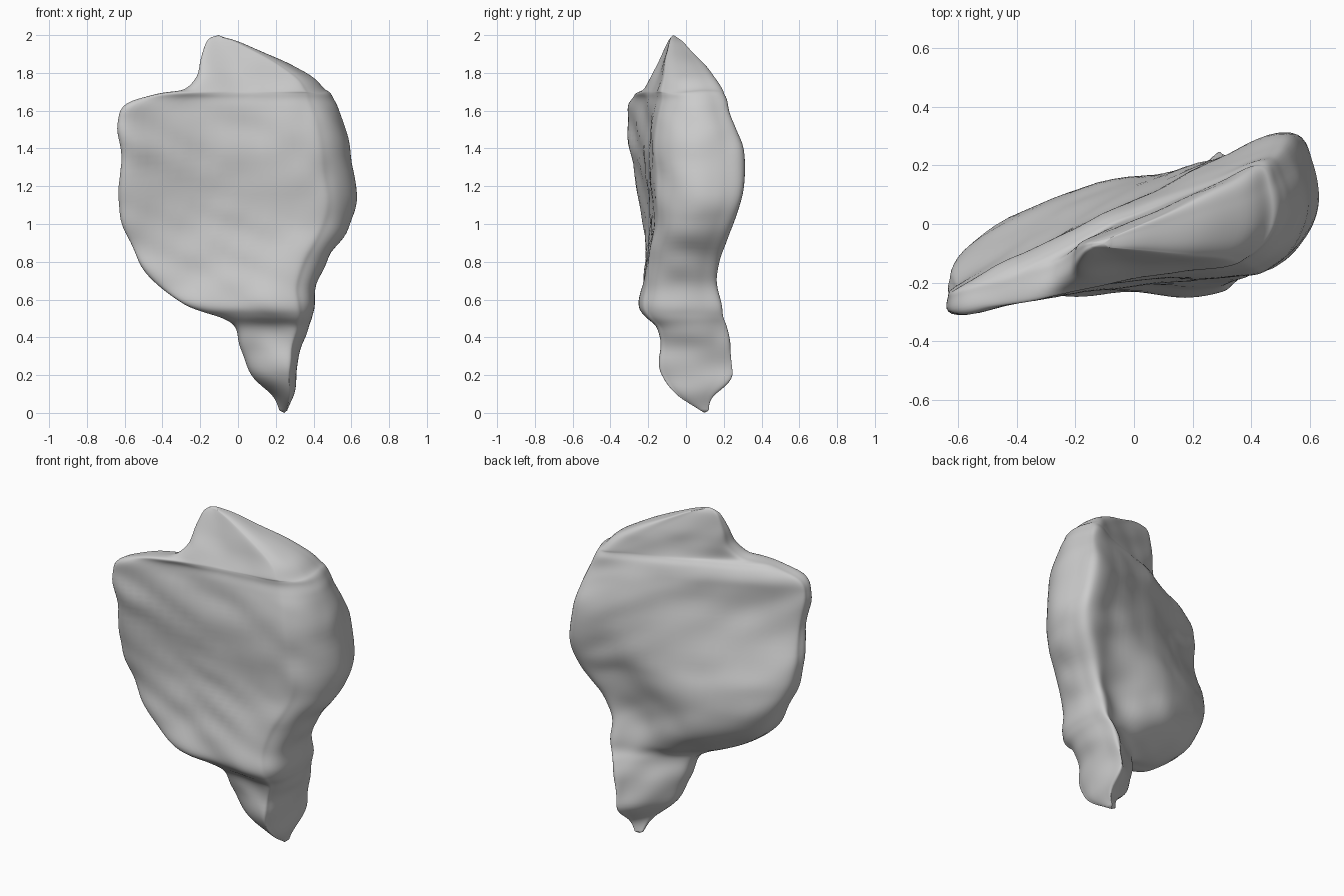
import bpy, bmesh
from mathutils import Vector, noise

cube = bpy.data.objects.get("Cube")
if cube:
    bpy.data.objects.remove(cube, do_unlink=True)

# Levels in hundredths: height, left x, right x, left-edge y, front y, back y, back bulge
LEVELS = [
    (1, 22, 26, 10, 8, 12, 0),
    (9, 18, 29, 6, -4, 14, 0),
    (20, 7, 31, 0, -14, 25, 0),
    (34, 2, 33, -3, -14, 23, 0),
    (45, -1, 36, -7, -15, 22, 0),
    (51, -11, 39, -13, -21, 20, 2),
    (57, -28, 41, -18, -24, 19, 6),
    (68, -42, 42, -16, -23, 17, 10),
    (82, -53, 48, -15, -20, 18, 11),
    (98, -60, 59, -16, -17, 24, 9),
    (112, -62, 63, -18, -17, 30, 4),
    (136, -61, 59, -23, -18, 31, 0),
    (153, -63, 56, -25, -17, 27, -1),
    (161, -61, 53, -25, -16, 24, 0),
    (166, -53, 50, -23, -15, 22, 0),
    (169, -43, 48, -21, -15, 20, 0),
    (171, -28, 45, -16, -15, 19, 0),
    (178, -21, 38, -12, -13, 14, 0),
    (187, -20, 22, -10, -11, 7, 0),
    (196, -17, 2, -8, -9, -1, 0),
    (199, -14, -8, -7, -8, -5, 0),
]


def spline(points, steps, closed=False):
    """Smooth curve through every point."""
    n = len(points)
    pick = (lambda i: points[i % n]) if closed else (lambda i: points[max(0, min(n - 1, i))])
    out = []
    for i in range(n if closed else n - 1):
        a, b, c, d = (pick(i + k) for k in (-1, 0, 1, 2))
        for s in range(steps):
            t = s / steps
            out.append(b + t * ((c - a) + t * ((2 * a - 5 * b + 4 * c - d)
                       + t * (3 * b - a - 3 * c + d))) / 2)
    if not closed:
        out.append(points[-1])
    return out


def section(level):
    """Wedge outline: thin on one edge, thick with a slanted facet on the other."""
    z, left, right, edge, front, back, bulge = (v / 100 for v in level)
    width = right - left
    thin = min(0.06, width * 0.2, (back - front) * 0.25)
    mix = lambda a, b, t: a + (b - a) * t
    outline = [
        (0.0, edge),
        (0.04, edge - thin),
        (0.4, mix(edge - thin, front, 0.65)),
        (0.8, front),
        (0.9, mix(front, back, 0.08)),
        (0.97, mix(front, back, 0.25)),
        (1.0, mix(front, back, 0.5)),
        (0.985, mix(front, back, 0.78)),
        (0.94, back),
        (0.75, mix(edge + thin, back, 0.82)),
        (0.4, mix(edge + thin, back, 0.45) + bulge),
        (0.06, edge + thin + bulge * 0.6),
    ]
    return [Vector((left + u * width, y, z)) for u, y in outline]


# Loft the slab and its tapering foot
columns = [spline(col, 6) for col in zip(*map(section, LEVELS))]
rings = [spline(list(ring), 8, closed=True) for ring in zip(*columns)]
bm = bmesh.new()
loops = [[bm.verts.new(p) for p in ring] for ring in rings]
for low, high in zip(loops, loops[1:]):
    for i in range(len(low)):
        j = (i + 1) % len(low)
        bm.faces.new((low[i], low[j], high[j], high[i]))
for _ in range(3):
    bmesh.ops.smooth_vert(bm, verts=bm.verts, factor=0.4,
                          use_axis_x=True, use_axis_y=True, use_axis_z=True)

# Worn, gently streaked surface
bm.normal_update()
shifts = []
for v in bm.verts:
    p = v.co
    streak = Vector((p.x * 2.5 + p.z, p.y * 4, p.z * 7 + p.x * 3))
    calm = min(1, p.z * 5, (2 - p.z) * 5)
    shifts.append(v.normal * calm * (noise.noise(streak) * 0.014 + noise.noise(p * 6) * 0.01))
for v, shift in zip(bm.verts, shifts):
    v.co += shift

# Rounded tips
for loop, height in ((loops[0], 0.0), (loops[-1], 2.0)):
    tip = sum((v.co for v in loop), Vector()) / len(loop)
    tip.z = height
    apex = bm.verts.new(tip)
    for i in range(len(loop)):
        bm.faces.new((loop[i], loop[(i + 1) % len(loop)], apex))
bmesh.ops.recalc_face_normals(bm, faces=bm.faces)

mesh = bpy.data.meshes.new("stone_slab")
bm.to_mesh(mesh)
bm.free()
slab = bpy.data.objects.new("stone_slab", mesh)
bpy.context.collection.objects.link(slab)
for poly in mesh.polygons:
    poly.use_smooth = True

# Plain grey stone
stone = bpy.data.materials.new("grey_stone")
stone.use_nodes = True
grey = (0.6, 0.6, 0.6, 1)
stone.diffuse_color = grey
stone.node_tree.nodes["Principled BSDF"].inputs["Base Color"].default_value = grey
mesh.materials.append(stone)
